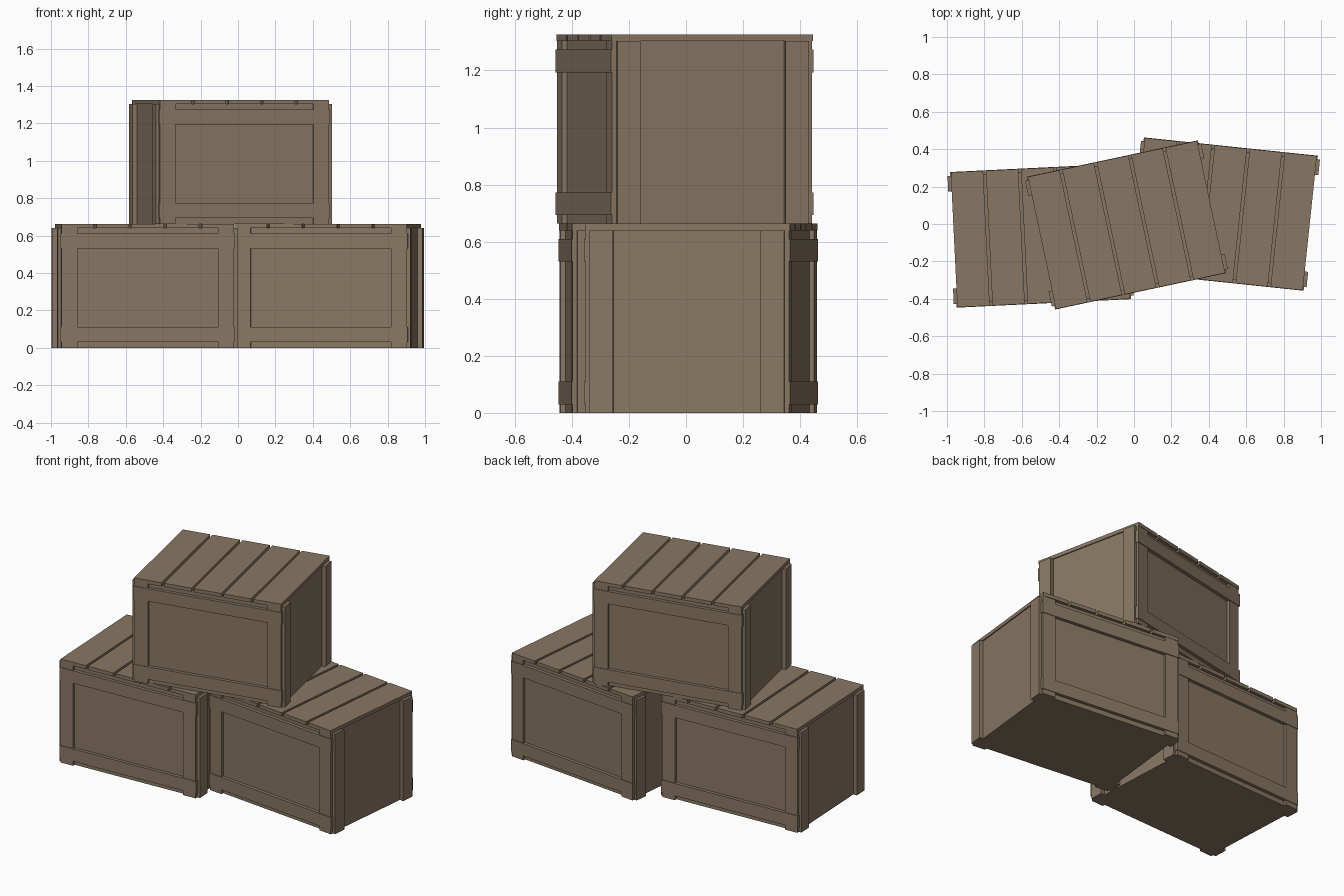
import bpy
import bmesh
from math import radians
from mathutils import Matrix, Vector

cube = bpy.data.objects.get("Cube")
if cube:
    bpy.data.objects.remove(cube, do_unlink=True)

wood = bpy.data.materials.new("weathered brown wood")
wood.use_nodes = True
COLOUR = (0.25, 0.187, 0.127, 1)
wood.diffuse_color = COLOUR
wood.node_tree.nodes["Principled BSDF"].inputs["Base Color"].default_value = COLOUR

# Crate proportions
HALF_W, HALF_D = 0.4625, 0.361
BODY_TOP, HEIGHT = 0.64, 0.663
PANEL_X, PANEL_Y = 0.456, 0.342
STILE_IN = 0.377
POST_OUT = 0.481
GAP = 0.015
PLANKS = 5


def boxes_object(name, boxes, placement):
    """One object made of boxes, each given as (low corner, high corner)."""
    bm = bmesh.new()
    for low, high in boxes:
        low, high = Vector(low), Vector(high)
        matrix = Matrix.Translation((low + high) / 2) @ Matrix.Diagonal((*(high - low), 1))
        bmesh.ops.create_cube(bm, size=1, matrix=matrix)
    mesh = bpy.data.meshes.new(name)
    bm.to_mesh(mesh)
    bm.free()
    mesh.materials.append(wood)
    obj = bpy.data.objects.new(name, mesh)
    obj.matrix_world = placement
    bpy.context.collection.objects.link(obj)


def span(sign, a, b):
    """Ordered pair of limits, mirrored by sign."""
    return sorted((sign * a, sign * b))


def crate(prefix, x, y, z, angle):
    place = Matrix.Translation((x, y, z)) @ Matrix.Rotation(radians(angle), 4, "Z")
    # Plain inner box forming the recessed panels
    boxes_object(prefix + "_body",
                 [((-PANEL_X, -PANEL_Y, 0), (PANEL_X, PANEL_Y, BODY_TOP))], place)

    stiles, rails, posts = [], [], []
    for sy in (-1, 1):
        y0, y1 = span(sy, PANEL_Y - 0.002, HALF_D - 0.002)
        r0, r1 = span(sy, PANEL_Y - 0.002, HALF_D + 0.002)
        p0, p1 = span(sy, 0.26, 0.343)
        for sx in (-1, 1):
            # Corner stiles of the front and back frames
            x0, x1 = span(sx, STILE_IN, HALF_W)
            stiles.append(((x0, y0, 0), (x1, y1, BODY_TOP)))
            # Upright battens on the ends
            x0, x1 = span(sx, PANEL_X - 0.002, POST_OUT)
            posts.append(((x0, p0, 0), (x1, p1, BODY_TOP)))
        # Lower and upper rails, slightly proud of the stiles
        for low, high in ((0.03, 0.11), (0.53, 0.61)):
            rails.append(((-HALF_W - 0.005, r0, low), (HALF_W + 0.005, r1, high)))
    boxes_object(prefix + "_frame_stiles", stiles, place)
    boxes_object(prefix + "_frame_rails", rails, place)
    boxes_object(prefix + "_end_battens", posts, place)

    # Lid planks with narrow gaps
    pitch = (2 * HALF_W + GAP) / PLANKS
    lid = []
    for i in range(PLANKS):
        left = -HALF_W + i * pitch
        lid.append(((left, -HALF_D, BODY_TOP), (left + pitch - GAP, HALF_D, HEIGHT)))
    boxes_object(prefix + "_lid_planks", lid, place)


crate("lower_right_crate", -0.5, -0.062, 0, 2.8)
crate("lower_left_crate", 0.48, 0.053, 0, -6)
crate("upper_crate", -0.04, -0.005, HEIGHT, 12)
